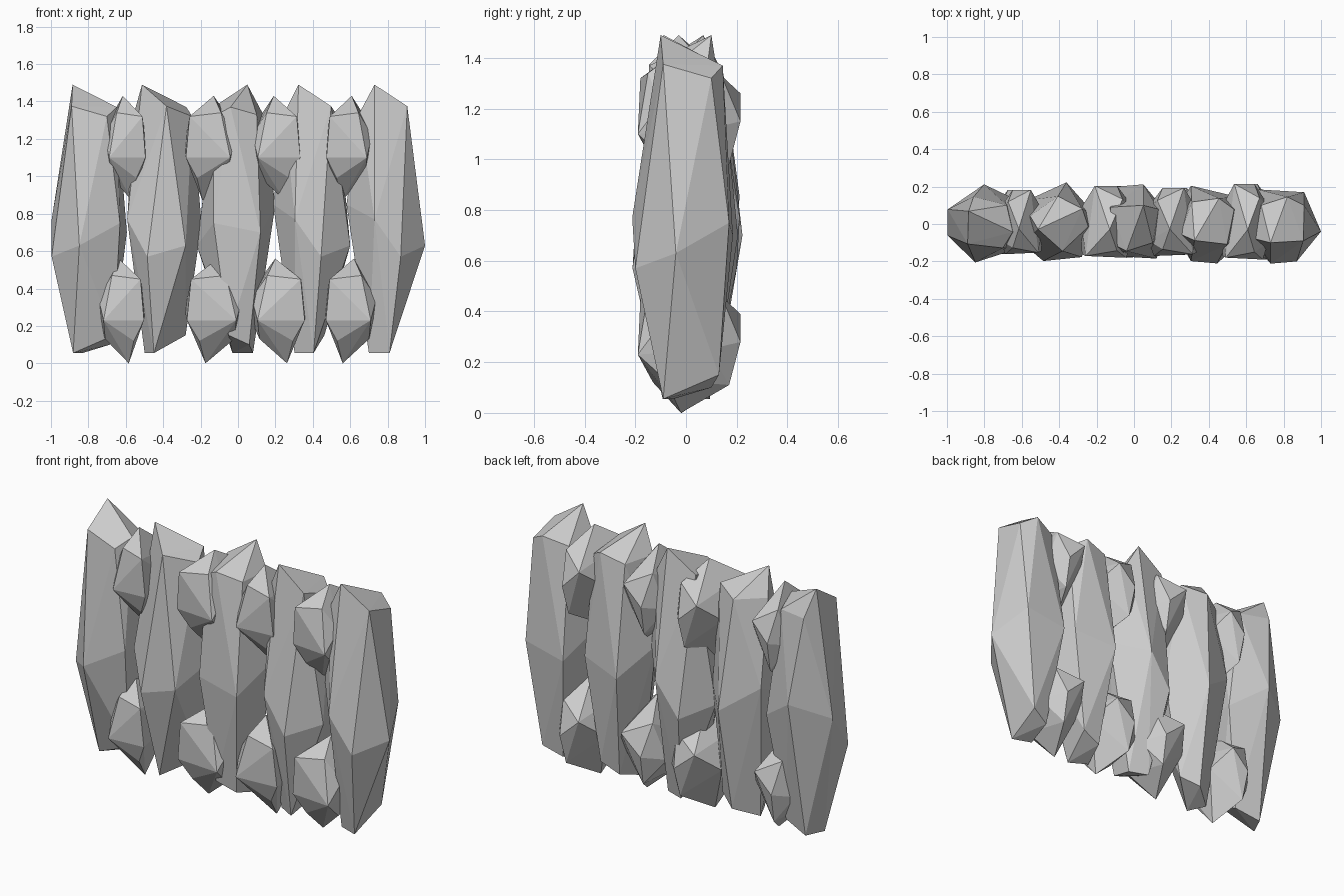
import bpy, bmesh
from math import radians
from mathutils import Matrix, Vector

if "Cube" in bpy.data.objects:
    bpy.data.objects.remove(bpy.data.objects["Cube"])

# Corner points of the two stones; their hulls give the chipped facets
TALL = [(-.06, -.10, 1.49), (.115, -.09, 1.375), (.12, .10, 1.32), (.03, .145, 1.37),
        (-.14, -.08, 1.34), (-.11, .10, 1.33),
        (.21, -.04, .63), (.08, -.20, .57), (-.06, -.212, .77), (-.21, -.03, .85),
        (-.13, .185, .70), (.12, .17, .75),
        (.02, -.09, .055), (-.09, -.05, .055), (-.07, .10, .10), (.04, .13, .15)]
SMALL = [(-.04, -.02, 0), (-.07, -.13, .12), (.10, -.08, .13), (.05, .17, .11),
         (-.13, -.17, .23), (.11, -.19, .23), (.14, -.10, .35), (-.14, .08, .28),
         (.15, .09, .25), (.06, .215, .28), (-.06, .215, .39), (.09, .14, .46),
         (-.11, -.18, .45), (.06, -.15, .47), (.02, -.03, .56)]


def stone(name, points, loc, angle, scale=(1, 1, 1)):
    m = (Matrix.Translation(loc) @ Matrix.Rotation(radians(angle), 4, 'Z')
         @ Matrix.Diagonal((*scale, 1)))
    bm = bmesh.new()
    for p in points:
        bm.verts.new(m @ Vector(p))
    res = bmesh.ops.convex_hull(bm, input=bm.verts)
    junk = [v for v in res["geom_interior"] if isinstance(v, bmesh.types.BMVert)]
    bmesh.ops.delete(bm, geom=junk, context='VERTS')
    bmesh.ops.recalc_face_normals(bm, faces=bm.faces)
    me = bpy.data.meshes.new(name)
    bm.to_mesh(me)
    bm.free()
    ob = bpy.data.objects.new(name, me)
    bpy.context.collection.objects.link(ob)


# Five tall stones, each turned differently
for i, (x, a) in enumerate([(-.79, -95), (-.40, -45), (-.01, 180), (.40, -10), (.79, 0)]):
    stone(f"tall_stone_{i + 1}", TALL, (x, 0, 0), a)

# Pairs of small filler stones in the gaps, lower and upper (negative x scale mirrors)
FILL = [(-.62, -.60, 0, -.9, .85), (-.13, -.15, 0, 1.1, .95),
        (.22, .21, 0, -1.05, .9), (.6, .59, 0, 1, 1)]
for i, (x_low, x_high, a, sx, sy) in enumerate(FILL):
    stone(f"lower_stone_{i + 1}", SMALL, (x_low, 0, 0), a, (sx, sy, 1))
    stone(f"upper_stone_{i + 1}", SMALL, (x_high, 0, .87), a, (.9 * sx, sy, 1))
